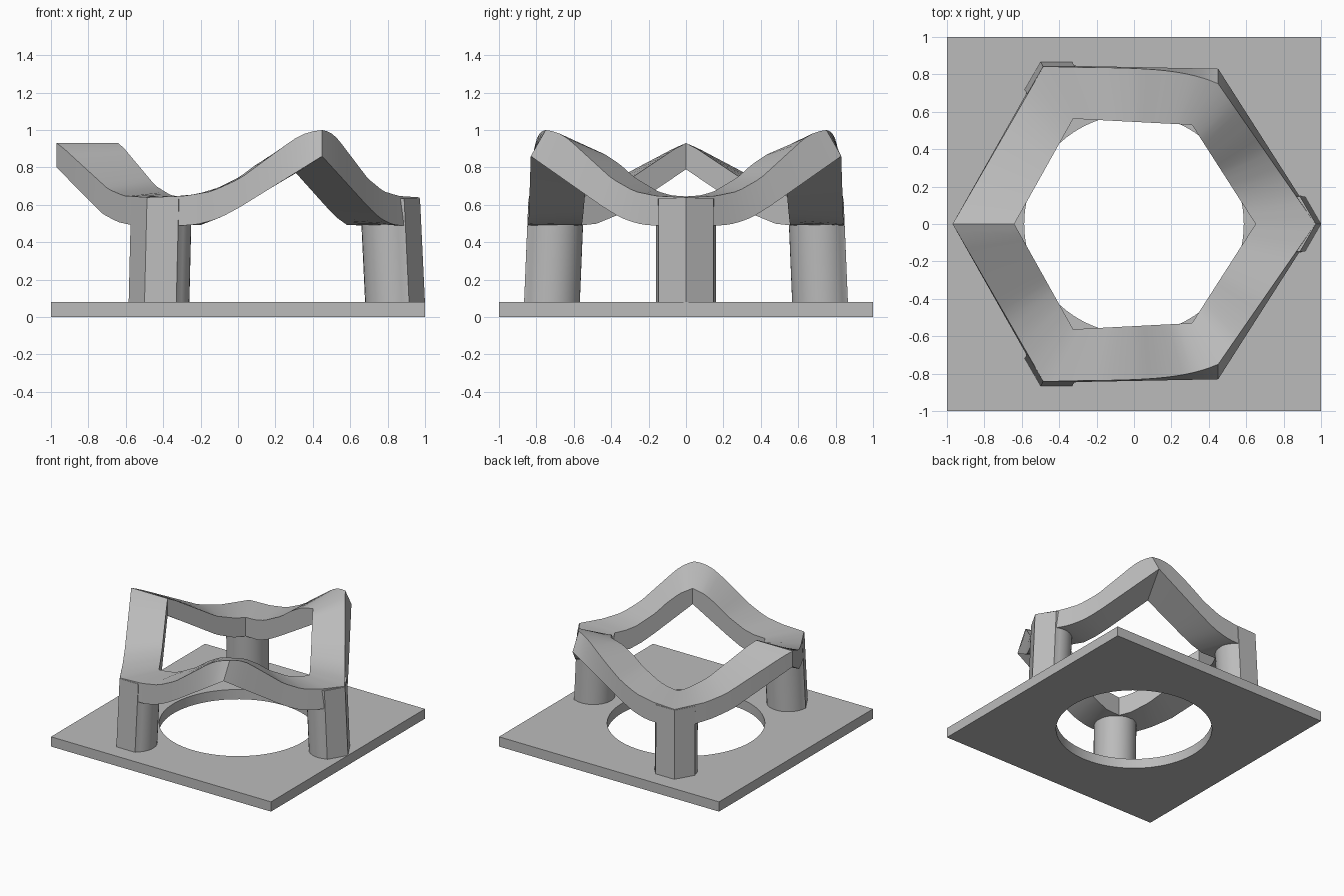
import bpy, bmesh, math
from mathutils import Vector, Matrix

cube = bpy.data.objects.get("Cube")
if cube:
    bpy.data.objects.remove(cube, do_unlink=True)

grey = bpy.data.materials.new("plain grey")
grey.use_nodes = True
colour = (0.5, 0.5, 0.5, 1)
grey.diffuse_color = colour
grey.node_tree.nodes["Principled BSDF"].inputs["Base Color"].default_value = colour


def finish(bm, name, angle=30):
    bmesh.ops.recalc_face_normals(bm, faces=bm.faces)
    mesh = bpy.data.meshes.new(name)
    bm.to_mesh(mesh)
    bm.free()
    obj = bpy.data.objects.new(name, mesh)
    bpy.context.collection.objects.link(obj)
    mesh.materials.append(grey)
    bpy.ops.object.select_all(action='DESELECT')
    obj.select_set(True)
    bpy.context.view_layer.objects.active = obj
    bpy.ops.object.shade_smooth_by_angle(angle=math.radians(angle))
    return obj


def bridge(bm, loop_a, loop_b):
    n = len(loop_a)
    for i in range(n):
        j = (i + 1) % n
        bm.faces.new((loop_a[i], loop_a[j], loop_b[j], loop_b[i]))


# Square base plate with a round hole
def square_point(a):
    c, s = math.cos(a), math.sin(a)
    return Vector((c, s)) / max(abs(c), abs(s))


bm = bmesh.new()
N, HOLE, PLATE = 96, 0.587, 0.08
loops = []
for radius, z in ((None, 0), (None, PLATE), (HOLE, PLATE), (HOLE, 0)):
    loop = []
    for i in range(N):
        a = math.tau * i / N
        p = square_point(a) if radius is None else Vector((math.cos(a), math.sin(a))) * radius
        loop.append(bm.verts.new((p.x, p.y, z)))
    loops.append(loop)
for k in range(4):
    bridge(bm, loops[k], loops[(k + 1) % 4])
finish(bm, "base_plate")


# Three legs: pointed outside, round inside, leaning slightly inward
def leg_section(shift):
    pts = [(1.0 - shift, 0)]
    pts.append((0.915 - shift, 0.147))
    for i in range(21):
        a = math.radians(66 + 228 * i / 20)
        pts.append((0.84 - shift + 0.16 * math.cos(a), 0.16 * math.sin(a)))
    pts.append((0.915 - shift, -0.147))
    return pts


for name, degrees in (("left_leg", 0), ("back_right_leg", 120), ("front_right_leg", 240)):
    bm = bmesh.new()
    turn = Matrix.Rotation(math.radians(degrees), 3, 'Z')
    rings = [[bm.verts.new(turn @ Vector((x, y, z))) for x, y in leg_section(s)]
             for s, z in ((0, PLATE - 0.01), (0.027, 0.635))]
    bridge(bm, *rings)
    for ring in rings:
        bm.faces.new(ring)
    finish(bm, name)


# Wavy hexagonal ring; a section is outer bottom, outer top, inner top, inner bottom
def low_corner(degrees):
    turn = Matrix.Rotation(math.radians(degrees), 3, 'Z')
    return [turn @ Vector((r, 0, z)) for r, z in
            ((0.98, 0.49), (0.97, 0.64), (0.65, 0.645), (0.65, 0.49))]


side_peak = [Vector(p) for p in ((0.45, 0.83, 0.86), (0.45, 0.75, 1.0),
                                 (0.31, 0.53, 0.90), (0.31, 0.53, 0.77))]
end_peak = [Vector((-r, 0, z)) for r, z in ((0.97, 0.80), (0.97, 0.93), (0.64, 0.93), (0.64, 0.79))]

# Rise of each edge from low corner (0) to peak (1)
side_rise = [
    ((0, 0), (0.24, 0), (0.32, 0.03), (0.42, 0.11), (0.53, 0.26), (1, 1)),
    ((0, 0), (0.21, 0.02), (0.37, 0.09), (0.53, 0.28), (0.84, 0.87), (0.92, 0.97), (1, 1)),
    ((0, 0), (0.14, 0.02), (0.28, 0.1), (0.52, 0.4), (0.67, 0.68), (0.83, 0.9), (1, 1)),
    ((0, 0), (0.2, 0.01), (0.36, 0.15), (0.52, 0.35), (1, 1))]
end_rise = [
    ((0, 0), (0.15, 0), (0.32, 0.06), (0.49, 0.2), (1, 1)),
    ((0, 0), (0.26, 0.03), (0.43, 0.15), (0.92, 0.9), (1, 1)),
    ((0, 0), (0.12, 0.03), (0.37, 0.2), (0.9, 0.9), (1, 1)),
    ((0, 0), (0.15, 0.03), (0.37, 0.2), (1, 1))]


def rise(table, u):
    for (a, fa), (b, fb) in zip(table, table[1:]):
        if u <= b:
            return fa + (fb - fa) * (u - a) / (b - a)
    return 1


STEPS = 20


def segment(low, peak, tables, inset_power):
    sections = []
    for i in range(STEPS + 1):
        u = i / STEPS
        section = []
        for k in range(4):
            p = low[k].lerp(peak[k], u)
            if k == 1:
                # The upper outer edge follows the lower one, then tucks in at the peak
                p = low[1].lerp(peak[0], u) + (peak[1] - peak[0]) * u ** inset_power
            p.z = low[k].z + (peak[k].z - low[k].z) * rise(tables[k], u)
            section.append(p)
        sections.append(section)
    return sections


half = segment(low_corner(0), side_peak, side_rise, 1)
half += segment(low_corner(120), side_peak, side_rise, 5)[-2::-1]
half += segment(low_corner(120), end_peak, end_rise, 1)[1:]
mirrored = [[Vector((p.x, -p.y, p.z)) for p in s] for s in half[-2:0:-1]]
bm = bmesh.new()
sections = [[bm.verts.new(p) for p in s] for s in half + mirrored]
for a, b in zip(sections, sections[1:] + sections[:1]):
    bridge(bm, a, b)
finish(bm, "wavy_ring")
